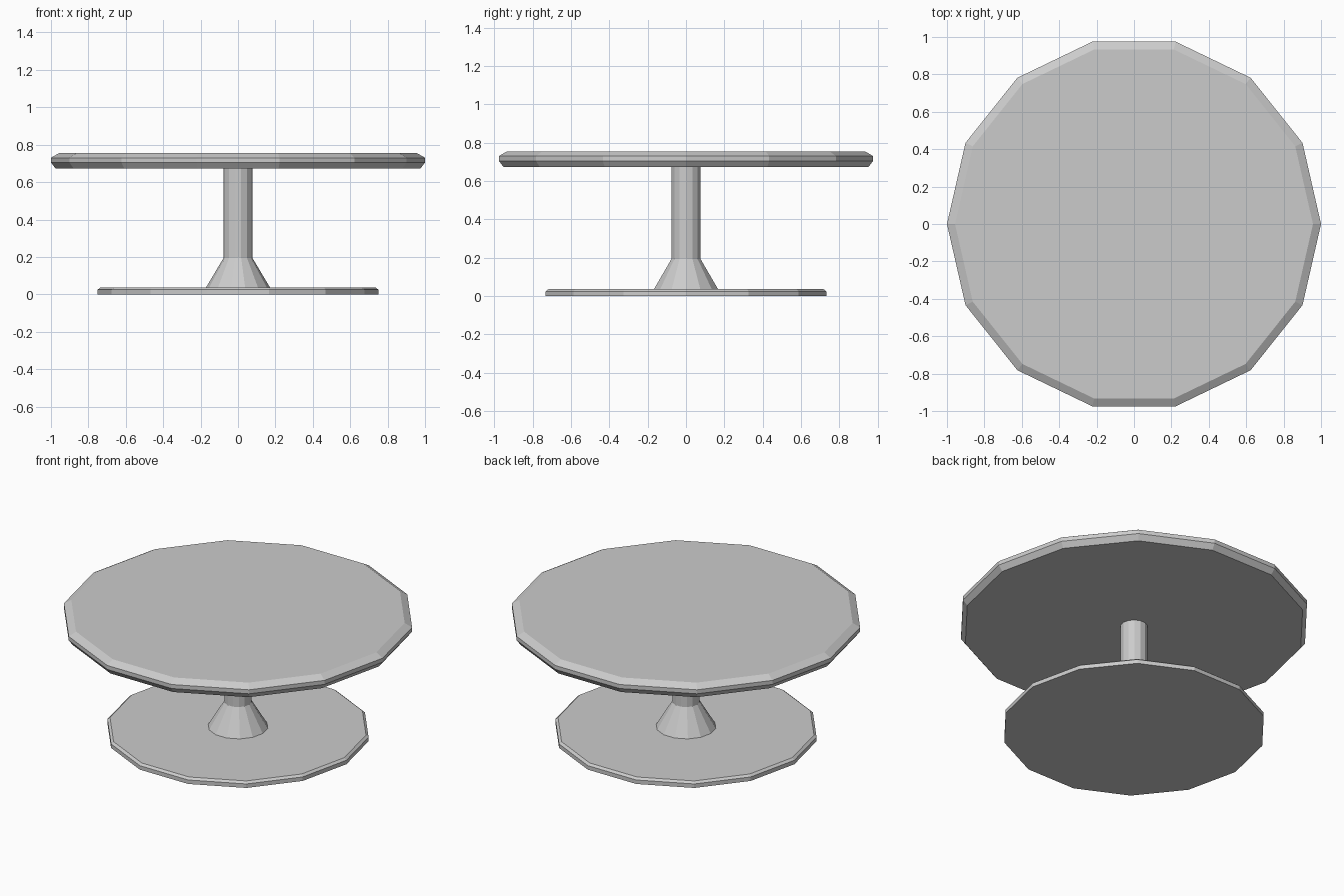
import bpy
import bmesh
from math import cos, sin, tau

if "Cube" in bpy.data.objects:
    bpy.data.objects.remove(bpy.data.objects["Cube"])

SIDES = 14


def turned(name, profile, caps=True):
    """Faceted turned part from (radius, height) points, bottom to top."""
    bm = bmesh.new()
    rings = [[bm.verts.new((r * cos(tau * i / SIDES), r * sin(tau * i / SIDES), z))
              for i in range(SIDES)] for r, z in profile]
    for low, high in zip(rings, rings[1:]):
        for i in range(SIDES):
            j = (i + 1) % SIDES
            bm.faces.new((low[i], low[j], high[j], high[i]))
    if caps:
        bm.faces.new(rings[0][::-1])
        bm.faces.new(rings[-1])
    mesh = bpy.data.meshes.new(name)
    bm.to_mesh(mesh)
    bm.free()
    obj = bpy.data.objects.new(name, mesh)
    bpy.context.collection.objects.link(obj)
    return obj


# Floor plate with a small chamfer
turned("base_plate", [(0.75, 0.0), (0.75, 0.025), (0.735, 0.037)])

# Column with flared foot (ends hidden against the plates)
turned("pedestal", [(0.171, 0.037), (0.078, 0.193), (0.078, 0.672)], caps=False)

# Table top with chamfered rim above and below
turned("table_top", [(0.975, 0.672), (1.0, 0.705), (1.0, 0.73), (0.957, 0.755)])
